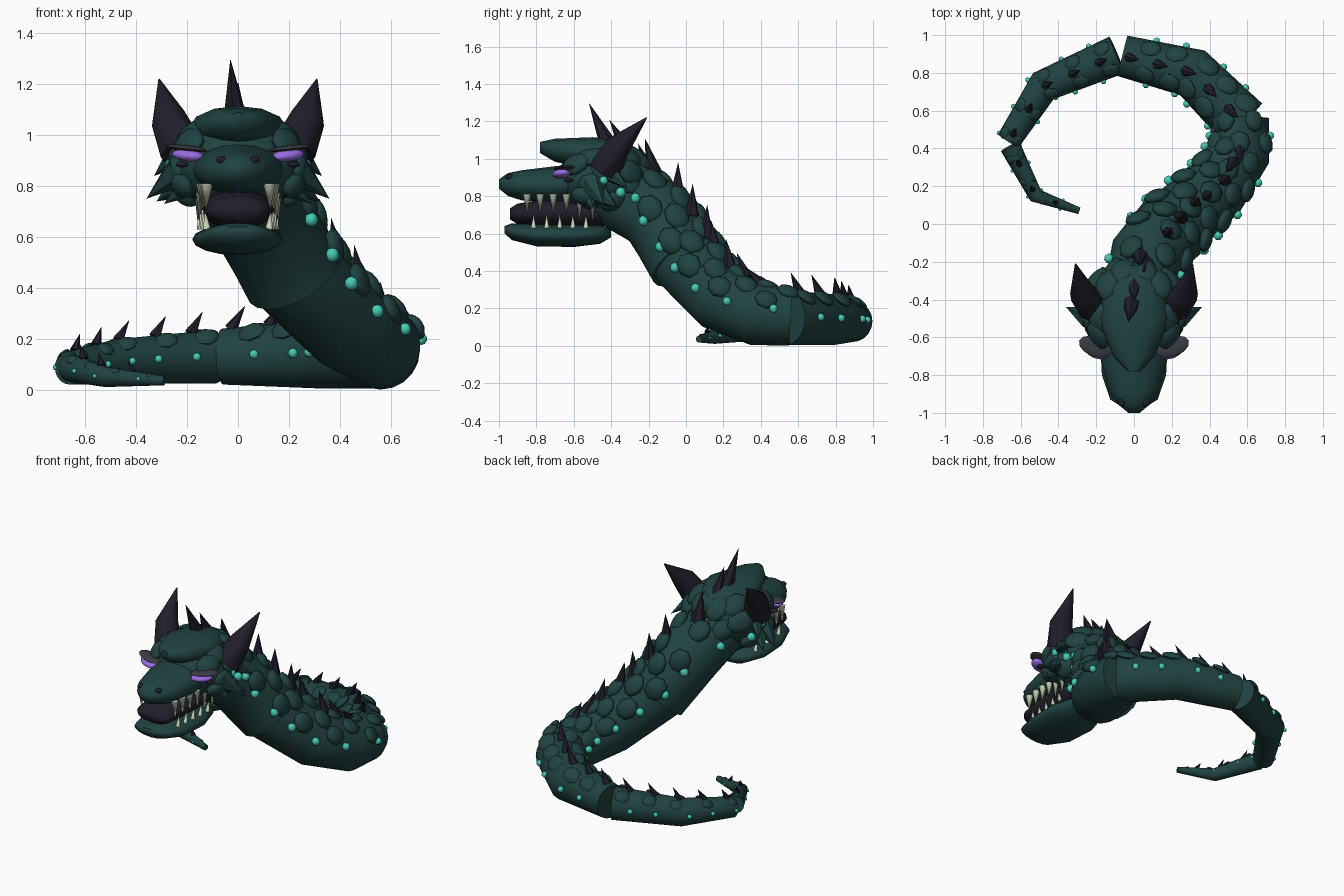
import bpy, bmesh, math
from mathutils import Vector, Matrix

cube = bpy.data.objects.get("Cube")
if cube:
    bpy.data.objects.remove(cube, do_unlink=True)


def material(name, rgb):
    m = bpy.data.materials.new(name)
    m.use_nodes = True
    m.diffuse_color = (*rgb, 1)
    m.node_tree.nodes["Principled BSDF"].inputs["Base Color"].default_value = (*rgb, 1)
    return m


GREEN = material("deep green", (.0145, .056, .053))
DARK = material("dark horn", (.015, .013, .023))
GEM = material("turquoise", (.06, .6, .47))
BONE = material("bone", (.58, .64, .48))
PURPLE = material("eye purple", (.32, .15, .75))
GREY = material("lid grey", (.045, .045, .06))


def finish(bm, name, mat, angle=60):
    bmesh.ops.recalc_face_normals(bm, faces=bm.faces)
    mesh = bpy.data.meshes.new(name)
    bm.to_mesh(mesh)
    bm.free()
    mesh.materials.append(mat)
    ob = bpy.data.objects.new(name, mesh)
    bpy.context.collection.objects.link(ob)
    bpy.ops.object.select_all(action='DESELECT')
    ob.select_set(True)
    bpy.context.view_layer.objects.active = ob
    bpy.ops.object.shade_smooth_by_angle(angle=math.radians(angle))


def frame(t):
    """Upward and sideways directions around a tangent."""
    up = (Vector((0, 0, 1)) - t * t.z).normalized()
    return up, t.cross(up)


def bridge(bm, rings):
    n = len(rings[0])
    for a, b in zip(rings, rings[1:]):
        for i in range(n):
            j = (i + 1) % n
            bm.faces.new((a[i], a[j], b[j], b[i]))
    bm.faces.new(rings[0][::-1])
    bm.faces.new(rings[-1])


def tube(bm, pts, sides=20):
    """Tapered tube through (x, y, z, radius) points."""
    rings = []
    for i, p in enumerate(pts):
        a, b = pts[max(i - 1, 0)], pts[min(i + 1, len(pts) - 1)]
        up, side = frame((Vector(b[:3]) - Vector(a[:3])).normalized())
        ring = []
        for k in range(sides):
            w = math.tau * k / sides
            ring.append(bm.verts.new(Vector(p[:3]) + p[3] * (up * math.cos(w) + side * math.sin(w))))
        rings.append(ring)
    bridge(bm, rings)


def loft(name, mat, sections, sides=16):
    """Ellipse sections (y, z, half width, half height) along y."""
    bm = bmesh.new()
    rings = []
    for y, z, w, h in sections:
        angles = [math.tau * k / sides for k in range(sides)]
        rings.append([bm.verts.new((w * math.cos(a), y, z + h * math.sin(a))) for a in angles])
    bridge(bm, rings)
    finish(bm, name, mat)


def ball(bm, c, axes, u=10, v=7):
    m = Matrix(axes).transposed().to_4x4()
    m.translation = Vector(c)
    bmesh.ops.create_uvsphere(bm, u_segments=u, v_segments=v, radius=1, matrix=m)


def oval(bm, c, x, y, z, u=10, v=7):
    ball(bm, c, ((x, 0, 0), (0, y, 0), (0, 0, z)), u, v)


def spike(bm, base, tip, r, sides=6):
    base, tip = Vector(base), Vector(tip)
    d = tip - base
    m = Matrix.Translation((base + tip) / 2) @ d.to_track_quat('Z', 'Y').to_matrix().to_4x4()
    bmesh.ops.create_cone(bm, cap_ends=True, segments=sides, radius1=r, radius2=0,
                          depth=d.length, matrix=m)


def walk(pts, step, start):
    """Yield centre, tangent, radius at even steps along a path."""
    left = start
    for a, b in zip(pts, pts[1:]):
        d = Vector(b[:3]) - Vector(a[:3])
        while left < d.length:
            f = left / d.length
            yield Vector(a[:3]) + d * f, d.normalized(), a[3] + (b[3] - a[3]) * f
            left += step
        left -= d.length


# Body: overlapping segments from the neck to the tail tip
neck = [(0, -.47, .86, .18), (.07, -.17, .71, .2), (.22, 0, .45, .205)]
chest = [(.2, -.02, .48, .19), (.43, .19, .25, .18), (.56, .38, .165, .165), (.56, .56, .155, .155)]
hind = [(.575, .535, .15, .146), (.31, .8, .14, .135), (-.06, .89, .13, .11)]
rear = [(-.09, .895, .13, .105), (-.48, .73, .11, .088), (-.665, .44, .085, .065)]
tail = [(-.655, .41, .085, .055), (-.52, .15, .05, .04), (-.29, .07, .035, .018)]
for name, pts in zip(("neck", "chest", "hind_body", "rear_body", "tail_tip"),
                     (neck, chest, hind, rear, tail)):
    bm = bmesh.new()
    tube(bm, pts)
    finish(bm, name, GREEN)

# Scales, ridge spikes and side gems follow the body
scales, ridge, gems = bmesh.new(), bmesh.new(), bmesh.new()
front = neck + chest[1:]
for pts, step, wide in ((front, .115, True), (hind, .14, False), (rear, .17, False), (tail, .14, False)):
    size = .4 if wide else .5
    for n, (c, t, r) in enumerate(walk(pts, step, .06)):
        up, side = frame(t)
        for deg in ((-58, 0, 58) if n % 2 else (-29, 29)) if wide else (-38, 38):
            a = math.radians(deg)
            out = up * math.cos(a) + side * math.sin(a)
            across = t.cross(out)
            lift = (t - out * .2).normalized()
            ball(scales, c + out * r * .99, (lift * r * size, across * r * size * .85,
                                             out * r * .18), 8, 6)
    for c, t, r in walk(pts, .155, .22 if wide else .1):
        up, side = frame(t)
        base = c + up * r * .95
        lean = (up * .75 - t * (.8 if wide else .5)).normalized()
        spike(ridge, base, base + lean * (.03 + r * .7), .01 + r * .15)
    for c, t, r in walk(pts, .185 if wide else .16, .07 if wide else .12):
        up, side = frame(t)
        for s in (-1, 1):
            lift = r * (.24 if wide else .04)
            p = c + side * s * r + up * lift
            k = .005 + r * .115
            oval(gems, p, k, k, k, 7, 5)
for s in (-1, 1):
    oval(gems, (s * .262, -.44, .885), .024, .024, .024, 7, 5)
    oval(gems, (s * .245, -.35, .82), .028, .028, .028, 7, 5)
finish(scales, "body_scales", GREEN)
finish(gems, "side_gems", GEM)

# Crest spikes behind the brow
spike(ridge, (-.01, -.4, 1.04), (-.03, -.52, 1.3), .055)
spike(ridge, (.0, -.31, 1.03), (.0, -.41, 1.21), .045)
spike(ridge, (.03, -.17, .92), (.03, -.22, 1.11), .045)
finish(ridge, "ridge_spikes", DARK, 30)

# Head: skull, snout, brow plate, jaw and mouth
bm = bmesh.new()
oval(bm, (0, -.46, .88), .26, .24, .18, 16, 10)
finish(bm, "skull", GREEN)
loft("snout", GREEN, [(-1, .865, .03, .025), (-.95, .862, .09, .062), (-.88, .858, .135, .08),
                      (-.7, .863, .178, .097), (-.5, .88, .17, .1)])
loft("brow_plate", GREEN, [(-.78, 1.06, .035, .03), (-.7, 1.045, .11, .062), (-.5, 1.03, .19, .085),
                           (-.33, 1.01, .16, .085), (-.22, .97, .07, .06)], 12)
loft("lower_jaw", GREEN, [(-.97, .62, .06, .02), (-.93, .61, .125, .045), (-.8, .592, .17, .06),
                          (-.6, .59, .18, .062), (-.46, .595, .14, .05), (-.4, .6, .06, .02)])
loft("mouth_interior", DARK, [(-.94, .705, .09, .03), (-.9, .705, .125, .055), (-.75, .71, .14, .075),
                              (-.55, .71, .14, .08), (-.42, .71, .13, .07)])

# Paired head details, built on both sides
plates, frill, horns = bmesh.new(), bmesh.new(), bmesh.new()
teeth, eyes, lids, dots = bmesh.new(), bmesh.new(), bmesh.new(), bmesh.new()
for s in (-1, 1):
    for x, y, z, k in ((.18, -.5, 1.01, .09), (.23, -.42, .94, .09), (.24, -.5, .86, .08),
                       (.22, -.55, .8, .07), (.14, -.32, 1.02, .09), (.2, -.3, .93, .09),
                       (.21, -.39, .77, .08), (.06, -.25, 1.0, .09), (.19, -.59, .97, .085)):
        out = Vector((x * s, (y + .46) * 1.1, (z - .88) * 1.8)).normalized()
        along = Vector((0, 1, 0)) - out * out.y
        along.normalize()
        ball(plates, (x * s, y, z), (along * k, along.cross(out) * k * .8, out * .035), 8, 6)
    spike(frill, (s * .23, -.5, .86), (s * .36, -.44, .75), .065)
    spike(frill, (s * .22, -.46, .81), (s * .32, -.37, .74), .06)
    spike(frill, (s * .2, -.52, .8), (s * .29, -.5, .73), .05)
    spike(frill, (s * .24, -.4, .92), (s * .33, -.31, .84), .05)
    tube(horns, [(s * .22, -.43, .94, .09), (s * .27, -.37, 1.06, .072), (s * .31, -.21, 1.22, .003)], 9)
    # Upper teeth with long rear fangs, and the lower row between them
    for i in range(6):
        y = -.85 + i * .07
        x = s * (.122 + .006 * i)
        spike(teeth, (x, y, .81), (x * 1.04, y, .65 if i > 3 else .7), .024)
        if i < 5:
            spike(teeth, (x, y + .035, .63), (x * 1.06, y + .035, .705), .016)
    # Eyes under heavy lids
    slant = Vector((s * .9, .35, .1)).normalized()
    fore = Vector((-s * .35, .9, 0)).normalized()
    ball(eyes, (s * .195, -.668, .92), (slant * .07, fore * .045, (0, 0, .024)), 12, 8)
    ball(lids, (s * .205, -.65, .949), (slant * .092, fore * .052, (0, 0, .012)), 12, 6)
    oval(dots, (s * .065, -.945, .903), .021, .022, .016, 8, 6)
    oval(dots, (s * .22, -.63, .885), .025, .025, .012, 8, 6)
finish(plates, "head_scales", GREEN)
finish(frill, "cheek_frill", GREEN, 30)
finish(horns, "horns", DARK, 40)
finish(teeth, "teeth", BONE)
finish(eyes, "eyes", PURPLE)
finish(lids, "eyelids", GREY)
finish(dots, "nostrils_and_eye_marks", DARK)
